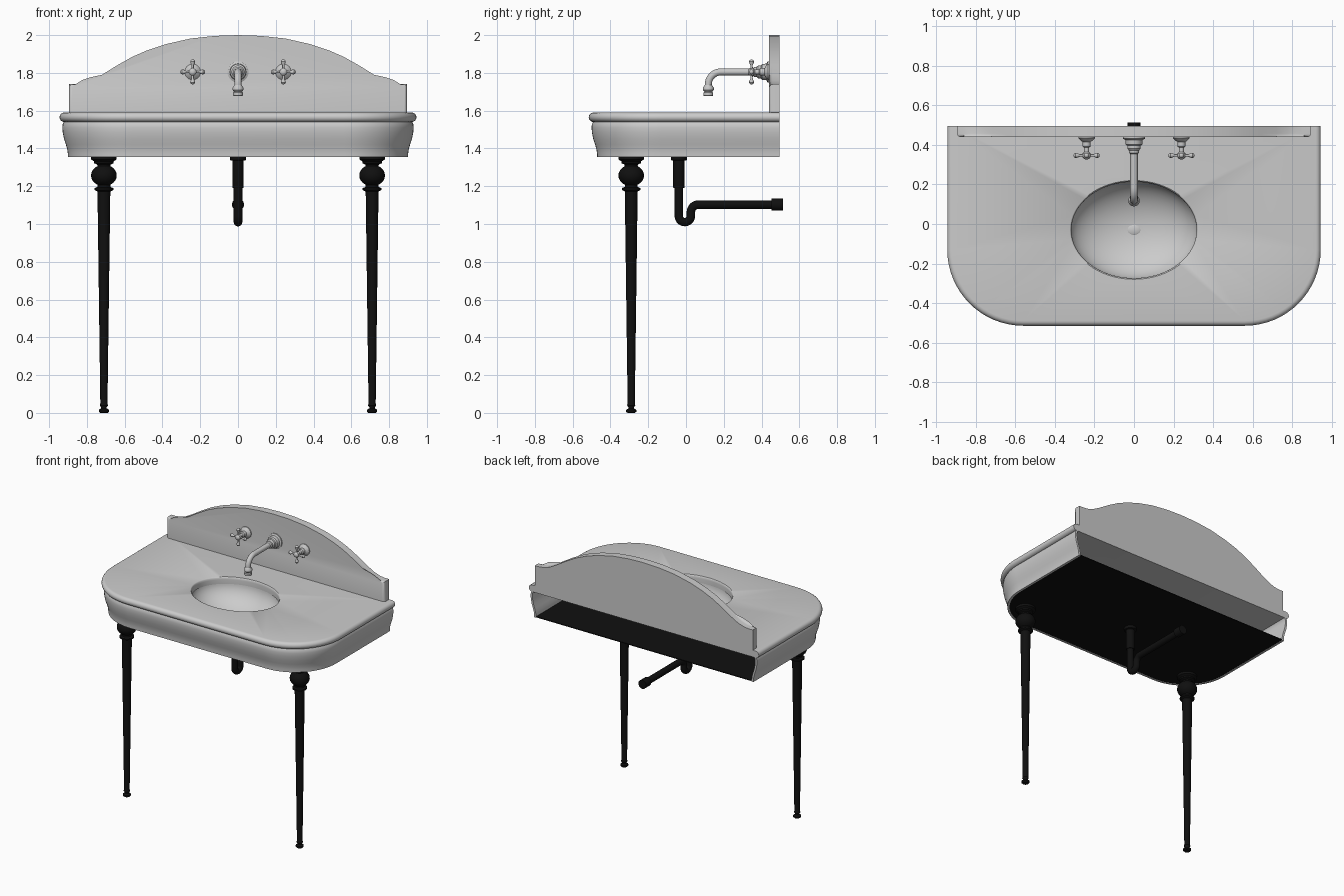
import bpy, bmesh, math
from mathutils import Matrix, Vector

cube = bpy.data.objects.get("Cube")
if cube:
    bpy.data.objects.remove(cube)


def material(name, v):
    m = bpy.data.materials.new(name)
    m.use_nodes = True
    m.diffuse_color = (v, v, v, 1)
    m.node_tree.nodes["Principled BSDF"].inputs["Base Color"].default_value = (v, v, v, 1)
    return m


CERAMIC = material("pale grey ceramic", 0.6)
METAL = material("light grey metal", 0.58)
BLACK = material("black iron", 0.005)


def smooth(ob, angle=35):
    bpy.ops.object.select_all(action="DESELECT")
    ob.select_set(True)
    bpy.context.view_layer.objects.active = ob
    bpy.ops.object.shade_smooth_by_angle(angle=math.radians(angle))


def finish(bm, name, mat, flip=False):
    bmesh.ops.recalc_face_normals(bm, faces=bm.faces)
    if flip:
        bmesh.ops.reverse_faces(bm, faces=bm.faces)
    me = bpy.data.meshes.new(name)
    bm.to_mesh(me)
    bm.free()
    me.materials.append(mat)
    ob = bpy.data.objects.new(name, me)
    bpy.context.collection.objects.link(ob)
    smooth(ob)
    return ob


def add_ring(bm, pts):
    return [bm.verts.new(p) for p in pts]


def bridge(bm, a, b, closed=True):
    n = len(a)
    for i in range(n if closed else n - 1):
        j = (i + 1) % n
        bm.faces.new((a[i], a[j], b[j], b[i]))


def lathe(name, profile, loc, mat, axis="Z", seg=24, turn=0):
    """Turned part from (radius, distance) pairs; Y points to the front."""
    rot = Matrix.Rotation(math.pi / 2, 4, "X") if axis == "Y" else Matrix.Rotation(turn, 4, "Y")
    mat4 = Matrix.Translation(loc) @ rot
    bm = bmesh.new()
    rings = []
    for r, h in profile:
        rings.append(add_ring(bm, [mat4 @ Vector((r * math.cos(a), r * math.sin(a), h))
                                   for a in (math.tau * i / seg for i in range(seg))]))
    for a, b in zip(rings, rings[1:]):
        bridge(bm, a, b)
    bm.faces.new(rings[0])
    bm.faces.new(rings[-1])
    return finish(bm, name, mat)


def arc(cy, cz, r, a0, a1, n=10):
    """Points of an arc in the side plane, angles in degrees."""
    step = (a1 - a0) / n
    return [(cy + r * math.cos(math.radians(a0 + step * i)),
             cz + r * math.sin(math.radians(a0 + step * i))) for i in range(n + 1)]


def tube(name, path, r, mat):
    cu = bpy.data.curves.new(name, "CURVE")
    cu.dimensions = "3D"
    cu.bevel_depth, cu.bevel_resolution, cu.use_fill_caps = r, 5, True
    sp = cu.splines.new("POLY")
    sp.points.add(len(path) - 1)
    for p, (y, z) in zip(sp.points, path):
        p.co = (0, y, z, 1)
    ob = bpy.data.objects.new(name, cu)
    bpy.context.collection.objects.link(ob)
    cu.materials.append(mat)
    bpy.ops.object.select_all(action="DESELECT")
    ob.select_set(True)
    bpy.context.view_layer.objects.active = ob
    bpy.ops.object.convert(target="MESH")
    smooth(bpy.context.view_layer.objects.active)


BACK = 0.495


def outline(d, z, n=16):
    """Basin plan, inset by d, open side at the back."""
    w, front, r = 0.945 - d, -0.515 + d, 0.385 - d
    half = [(w, BACK)] + [(w - r + r * math.cos(a), front + r - r * math.sin(a))
                          for a in (math.pi / 2 * i / n for i in range(n + 1))]
    return [(x, y, z) for x, y in half] + [(-x, y, z) for x, y in reversed(half)]


def ellipse(s, z, n=64):
    return [(0.325 * s * math.cos(math.tau * i / n),
             -0.03 + 0.25 * s * math.sin(math.tau * i / n), z) for i in range(n)]


def ring_edges(bm, ring):
    return [bm.edges.get((ring[i - 1], ring[i])) for i in range(len(ring))]


# Countertop slab with rounded edge and bowl opening
bm = bmesh.new()
outer = []
for i in range(9):
    a = math.pi * (i / 8 - 0.5)
    outer.append(add_ring(bm, outline(0.025 - 0.025 * math.cos(a), 1.565 + 0.025 * math.sin(a))))
inner = [add_ring(bm, ellipse(s, z)) for s, z in
         ((0.975, 1.54), (0.975, 1.572), (0.98, 1.583), (0.99, 1.588), (1.0, 1.59))]
for rings in (outer, inner):
    for a, b in zip(rings, rings[1:]):
        bridge(bm, a, b)
for k in (0, -1):
    bmesh.ops.triangle_fill(bm, use_beauty=True,
                            edges=ring_edges(bm, outer[k]) + ring_edges(bm, inner[k]))
finish(bm, "countertop", CERAMIC)

# Bowl
bm = bmesh.new()
rings = [add_ring(bm, ellipse(math.cos(t), 1.55 - 0.175 * math.sin(t)))
         for t in (math.radians(7 * i) for i in range(13))]
for a, b in zip(rings, rings[1:]):
    bridge(bm, a, b)
bm.faces.new(rings[-1])
finish(bm, "bowl", CERAMIC, flip=True)

# Drain cover
bm = bmesh.new()
rings = [add_ring(bm, ellipse(s, z)) for s, z in ((0.1, 1.374), (0.1, 1.38), (0.08, 1.383))]
for a, b in zip(rings, rings[1:]):
    bridge(bm, a, b)
bm.faces.new(rings[-1])
bm.faces.new(rings[0])
finish(bm, "drain_cover", METAL)

# Apron: curved shell, open at the back
bm = bmesh.new()
face = [(0.024, 1.542), (0.017, 1.53), (0.015, 1.51), (0.017, 1.485), (0.024, 1.45),
        (0.034, 1.42), (0.041, 1.395), (0.044, 1.375), (0.045, 1.355)]
section = face + [(d + 0.015, z) for d, z in reversed(face)]
rings = [add_ring(bm, outline(d, z)) for d, z in section]
for i in range(len(rings)):
    bridge(bm, rings[i - 1], rings[i], closed=False)
bm.faces.new([r[0] for r in rings])
bm.faces.new([r[-1] for r in rings])
finish(bm, "apron", CERAMIC)

# Black floor panel
bm = bmesh.new()
low, high = (add_ring(bm, outline(0.058, z)) for z in (1.358, 1.364))
bridge(bm, low, high)
bm.faces.new(low)
bm.faces.new(high)
finish(bm, "floor_panel", BLACK)

# Backsplash with an arched top and rounded front edge
half = [(0.895, 1.585), (0.895, 1.74), (0.86, 1.74), (0.82, 1.745), (0.775, 1.76), (0.72, 1.79),
        (0.64, 1.84), (0.56, 1.885), (0.48, 1.92), (0.38, 1.953), (0.25, 1.982), (0.12, 1.996)]
shape = half + [(0, 2.0)] + [(-x, z) for x, z in reversed(half)]
bm = bmesh.new()
front, rear = (add_ring(bm, [(x, y, z) for x, z in shape]) for y in (0.44, BACK))
bridge(bm, front, rear)
bm.faces.new(front)
bm.faces.new(rear)
rim = [bm.edges.get((a, b)) for a, b in zip(front, front[1:])]
bmesh.ops.bevel(bm, geom=rim, offset=0.018, segments=4, profile=0.5, affect="EDGES")
finish(bm, "backsplash", CERAMIC)

# Turned front legs
leg = [(0.02, 0), (0.027, 0.006), (0.027, 0.016), (0.015, 0.024), (0.015, 0.03), (0.022, 0.04),
       (0.019, 0.05), (0.034, 1.172), (0.05, 1.18), (0.05, 1.19), (0.034, 1.196), (0.034, 1.203)]
leg += [(0.068 * math.cos(a), 1.257 + 0.057 * math.sin(a))
        for a in (math.radians(-60 + 15 * i) for i in range(9))]
leg += [(0.036, 1.315), (0.052, 1.322), (0.052, 1.332), (0.068, 1.342), (0.068, 1.36)]
for side, x in (("left", 0.71), ("right", -0.71)):
    lathe(side + "_leg", leg, (x, -0.29, 0), BLACK)

# Waste pipe with trap
lathe("waste_fitting", [(0.028, 1.19), (0.03, 1.195), (0.03, 1.335), (0.042, 1.338), (0.042, 1.36)],
      (0, -0.038, 0), BLACK)
trap = [(-0.038, 1.2)] + arc(-0.006, 1.042, 0.032, 180, 360)
trap += arc(0.066, 1.063, 0.04, 180, 90) + [(0.46, 1.103)]
tube("trap_pipe", trap, 0.023, BLACK)
lathe("pipe_collar", [(0.032, 0), (0.032, 0.06)], (0, 0.513, 1.103), BLACK, "Y")

# Wall spout
Z = 1.805
lathe("spout_flange", [(0.056, 0), (0.056, 0.01), (0.044, 0.016), (0.042, 0.04), (0.034, 0.046),
                       (0.034, 0.06), (0.026, 0.07), (0.026, 0.082), (0.019, 0.088)],
      (0, 0.442, Z), METAL, "Y")
tube("spout", [(0.42, Z)] + arc(0.185, Z - 0.067, 0.067, 90, 180) + [(0.118, 1.71)], 0.019, METAL)
lathe("spout_nozzle", [(0.023, 1.677), (0.026, 1.68), (0.026, 1.695), (0.021, 1.7), (0.029, 1.71),
                       (0.029, 1.722), (0.02, 1.735)], (0, 0.118, 0), METAL)

# Cross-handle taps
stem = [(0.042, 0), (0.042, 0.008), (0.03, 0.02), (0.02, 0.026), (0.02, 0.05), (0.013, 0.056),
        (0.013, 0.078), (0.02, 0.084), (0.02, 0.104), (0.014, 0.112), (0.006, 0.115)]
arm = [(0.007, 0.01), (0.006, 0.035), (0.012, 0.048), (0.013, 0.056), (0.009, 0.063), (0.003, 0.066)]
for side, x in (("left", 0.24), ("right", -0.24)):
    lathe(side + "_tap", stem, (x, 0.442, Z), METAL, "Y")
    for k in range(4):
        lathe(f"{side}_tap_arm_{k + 1}", arm, (x, 0.347, Z), METAL, seg=12, turn=k * math.pi / 2)
